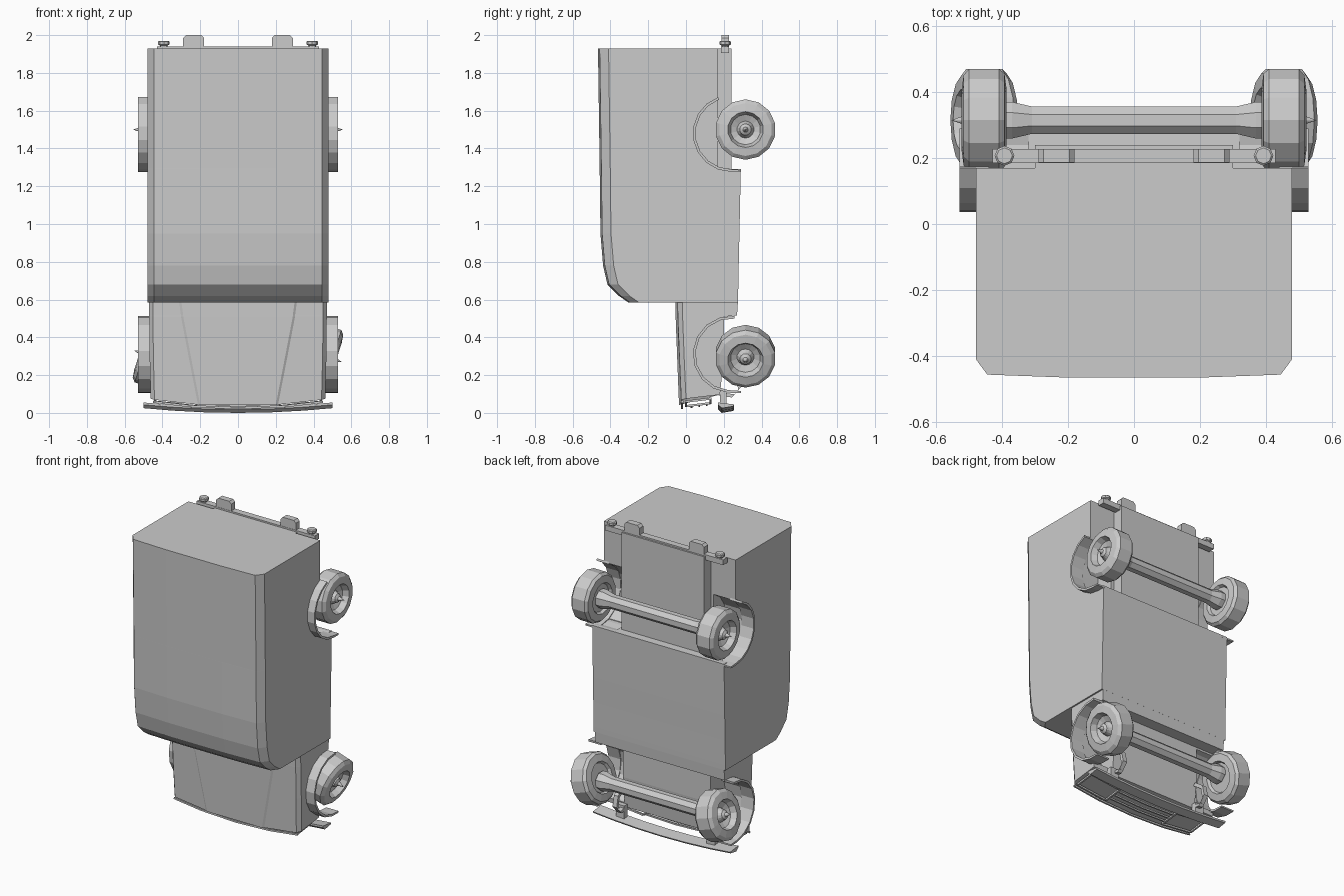
import bpy, bmesh, math
from mathutils import Matrix, Vector

if "Cube" in bpy.data.objects:
    bpy.data.objects.remove(bpy.data.objects["Cube"])


def finish(bm, name):
    bmesh.ops.remove_doubles(bm, verts=bm.verts, dist=1e-5)
    bmesh.ops.recalc_face_normals(bm, faces=bm.faces)
    me = bpy.data.meshes.new(name)
    bm.to_mesh(me)
    bm.free()
    ob = bpy.data.objects.new(name, me)
    bpy.context.collection.objects.link(ob)
    return ob


def loft(name, rings):
    """Skin a list of equal-length closed rings and cap both ends."""
    bm = bmesh.new()
    vs = [[bm.verts.new(p) for p in r] for r in rings]
    n = len(rings[0])
    for a, b in zip(vs, vs[1:]):
        for i in range(n):
            bm.faces.new((a[i], a[(i + 1) % n], b[(i + 1) % n], b[i]))
    bm.faces.new(vs[0])
    bm.faces.new(vs[-1])
    return finish(bm, name)


def lathe(name, prof, sides, mat):
    """Spin an (x, radius) profile about the x axis."""
    bm = bmesh.new()
    vs = [bm.verts.new((x, 0, r)) for x, r in prof]
    es = [bm.edges.new(e) for e in zip(vs, vs[1:])]
    bmesh.ops.spin(bm, geom=vs + es, cent=(0, 0, 0), axis=(1, 0, 0),
                   angle=2 * math.pi, steps=sides, use_merge=False)
    bm.transform(mat)
    return finish(bm, name)


def box(name, x, y, z):
    return loft(name, [[(x[0], y[0], k), (x[1], y[0], k), (x[1], y[1], k), (x[0], y[1], k)] for k in z])


def bar(name, a, b, w):
    """Thin square bar between two points."""
    a, b = Vector(a), Vector(b)
    d = (b - a).normalized()
    u = d.orthogonal().normalized() * w
    v = d.cross(u)
    return loft(name, [[p + u, p + v, p - u, p - v] for p in (a, b)])


def mirrored(half):
    return half + [(-x, y) for x, y in reversed(half)]


def carve(ob, cutters):
    for c in cutters:
        m = ob.modifiers.new("arch", 'BOOLEAN')
        m.operation, m.solver, m.object = 'DIFFERENCE', 'EXACT', c
    dg = bpy.context.evaluated_depsgraph_get()
    me = bpy.data.meshes.new_from_object(ob.evaluated_get(dg))
    ob.modifiers.clear()
    ob.data = me
    for c in cutters:
        bpy.data.objects.remove(c)


def arch_cutters(z):
    return [lathe("arch_cutter", [(0, 0), (0, .195), (.4, .195), (.4, 0)], 16,
                  Matrix.Translation((.32 if s > 0 else -.72, .24, z))) for s in (1, -1)]


# Tall box body: z, roof y, floor y
rings = []
for z, roof, floor in [(.585, -.31, .275), (.62, -.36, .276), (.68, -.42, .277), (.78, -.443, .279),
                       (.95, -.457, .283), (1.29, -.461, .29), (1.295, -.461, .17), (1.93, -.47, .17)]:
    rings.append([(x, y, z) for x, y in mirrored(
        [(.48, floor), (.48, roof + .06), (.445, roof + .013), (.2, roof + .004)])])
body = loft("cargo_body", rings)
carve(body, arch_cutters(1.48))


# Hood with raised centre panel, bowed and sloping front
def nose_z(x, y):
    return .035 + .035 * (x / .46) ** 2 + .12 * (y + .04)


rings = []
for z, top, floor, crease, w in [(0, -.03, .18, .2, .462), (.3, -.04, .2, .25, .468),
                                 (.51, -.048, .2, .29, .47), (.515, -.048, .27, .29, .47),
                                 (.59, -.05, .275, .3, .47)]:
    sec = mirrored([(w, floor), (w, top + .03), (w - .02, top + .005),
                    (crease + .012, top), (crease, top - .007)])
    rings.append([(x, y, z or nose_z(x, y)) for x, y in sec])
hood = loft("hood", rings)
carve(hood, arch_cutters(.31))

# Rear chassis
box("rear_chassis", (-.3, .3), (.16, .24), (1.29, 1.93))

# Wheels, fender lips and axles
WHEEL = [(-.05, 0), (-.05, .09), (-.068, .1), (-.062, .145), (-.045, .16), (.045, .16), (.062, .14),
         (.068, .095), (.03, .08), (.015, .045), (.035, .035), (.05, .03), (.06, .014), (.1, 0)]
AXLE = [(-.4, 0), (-.4, .06), (-.37, .06), (-.31, .045), (.31, .045), (.37, .06), (.4, .06), (.4, 0)]
for end, z, fz, steer, a0, a1 in (("front", .3, .31, 18, 85, 265), ("rear", 1.5, 1.48, 0, 110, 270)):
    lathe(end + "_axle", AXLE, 8, Matrix.Translation((0, .315, z)) @ Matrix.Rotation(math.pi / 8, 4, 'X'))
    for s in (1, -1):
        mat = (Matrix.Translation((s * .455, .315, z)) @ Matrix.Rotation(math.radians(steer), 4, 'Y')
               @ Matrix.Rotation(0 if s > 0 else math.pi, 4, 'Z'))
        lathe(end + "_wheel", WHEEL, 14, mat)
        arc = []
        for i in range(9):
            a = math.radians(a0 + (a1 - a0) * i / 8)
            c, d = math.cos(a), math.sin(a)
            arc.append([(s * x, .24 + r * c, fz + r * d)
                        for x, r in ((.44, .204), (.53, .204), (.53, .19), (.44, .19))])
        # flared lip end pointing down
        lip = [(s * x, .29, fz - r) for x, r in ((.44, .204), (.53, .204), (.53, .194), (.44, .194))]
        loft(end + "_fender", arc + [lip])

# Curved suspension hangers by the front axle
for s in (1, -1):
    path = [(.18, .1), (.25, .09), (.285, .13), (.27, .2), (.2, .25)]
    loft("front_hanger", [[(s * x, y + d, z + d) for x, d in
                           ((.3, -.008), (.33, -.008), (.33, .008), (.3, .008))] for y, z in path])

# Bowed front bumper with brackets
rings = []
for x in (-.5, -.35, -.18, 0, .18, .35, .5):
    z = .1 * x * x
    rings.append([(x, .17, z + .018), (x, .19, z), (x, .25, z + .01), (x, .255, z + .02), (x, .17, z + .03)])
loft("front_bumper", rings)
for s in (1, -1):
    box("bumper_bracket", (s * .3, s * .36), (.18, .215), (.02, .12))


# Front lamp frames and grille bars
def nose_bar(name, x0, y0, x1, y1, w=.008):
    bar(name, (x0, y0, nose_z(x0, y0) - .012), (x1, y1, nose_z(x1, y1) - .012), w)


for s in (1, -1):
    for a, b in (((.22, 0), (.44, 0)), ((.44, 0), (.44, .13)), ((.44, .13), (.22, .13)), ((.22, .13), (.22, 0))):
        nose_bar("lamp_frame", s * a[0], a[1], s * b[0], b[1])
    nose_bar("nose_edge", 0, -.022, s * .25, -.022)
    nose_bar("nose_edge", s * .25, -.022, s * .45, -.02)
    for y in (.03, .07, .11):
        nose_bar("grille_bar", 0, y, s * .21, y, .007)

# Rear bumper, bump stops and round lamps
box("rear_bumper", (-.43, .43), (.185, .228), (1.905, 1.94))
for s in (1, -1):
    prof = [(.18, 1.9), (.18, 1.985), (.195, 2.0), (.275, 2.0), (.29, 1.985), (.29, 1.9)]
    loft("bump_stop", [[(s * x, y, z) for x, z in prof] for y in (.187, .228)])
    up = Matrix.Rotation(-math.pi / 2, 4, 'Y')
    lathe("rear_lamp", [(0, 0), (0, .018), (.025, .02), (.03, .03), (.045, .03), (.05, .024), (.05, 0)], 8,
          Matrix.Translation((s * .393, .207, 1.92)) @ up)
